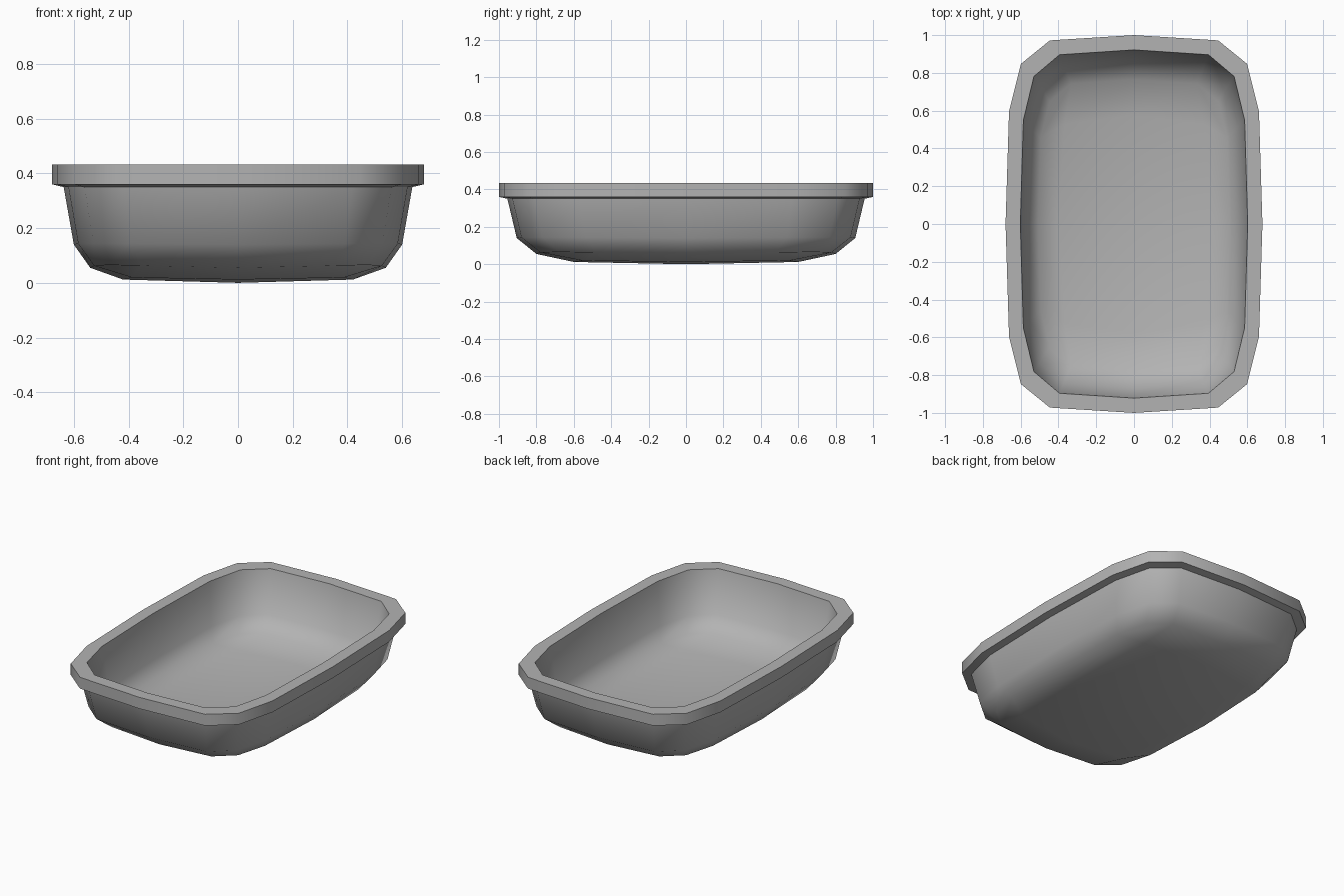
import bpy, bmesh, math

cube = bpy.data.objects.get("Cube")
if cube:
    bpy.data.objects.remove(cube, do_unlink=True)

# Single grey for the whole tray
GREY = (0.45, 0.45, 0.45, 1)
mat = bpy.data.materials.new("plain grey")
mat.use_nodes = True
mat.diffuse_color = GREY
mat.node_tree.nodes["Principled BSDF"].inputs["Base Color"].default_value = GREY

# One quarter of the rounded outline, as fractions of the half width and depth
QUARTER = [(1, 0), (0.973, 0.595), (0.88, 0.848), (0.655, 0.972)]


def mirrored(quarter_points):
    """Carry one quarter, without its last point, around all four quadrants."""
    first = quarter_points
    pts = first + [(0, 1)] + [(-x, y) for x, y in reversed(first)]
    return pts + [(x, -y) for x, y in reversed(pts[1:-1])]


OUTLINE = mirrored(QUARTER)
PATCH = [(1, 0), (0.92, 0.92), (0, 1), (-0.92, 0.92),
         (-1, 0), (-0.92, -0.92), (0, -1), (0.92, -0.92)]

bm = bmesh.new()


def ring(points, half_x, half_y, z, lift=0):
    """Ring of vertices; lift raises the diagonal corners."""
    return [bm.verts.new((x * half_x, y * half_y,
                          z + lift * min(abs(x), abs(y)))) for x, y in points]


def bridge(a, b):
    n = len(a)
    for i in range(n):
        bm.faces.new((a[i], a[(i + 1) % n], b[(i + 1) % n], b[i]))


def cap(r, half_x, half_y, z, centre_z):
    """Close a sixteen-sided ring with a gently bowed grid of quads."""
    p = ring(PATCH, half_x, half_y, z, 0.008)
    c = bm.verts.new((0, 0, centre_z))
    for q in range(4):
        o, k = q * 4, q * 2
        i0, i1, i2 = p[k], p[k + 1], p[(k + 2) % 8]
        bm.faces.new((r[o], r[o + 1], i1, i0))
        bm.faces.new((r[o + 1], r[o + 2], r[o + 3], i1))
        bm.faces.new((r[o + 3], r[(o + 4) % 16], i2, i1))
        bm.faces.new((i0, i1, i2, c))


# Half width, half depth, height, corner lift: outside, over the rim, inside
PROFILE = [
    (0.54, 0.80, 0.055, 0.012),
    (0.60, 0.905, 0.14, 0.005),
    (0.637, 0.955, 0.35, 0),
    (0.68, 1.0, 0.36, 0),
    (0.68, 1.0, 0.433, 0),
    (0.602, 0.922, 0.433, 0),
    (0.567, 0.868, 0.16, 0.005),
    (0.508, 0.765, 0.085, 0.012),
]
rings = [ring(OUTLINE, *row) for row in PROFILE]
for lower, upper in zip(rings, rings[1:]):
    bridge(lower, upper)
cap(rings[0], 0.42, 0.60, 0.012, 0)
cap(rings[-1], 0.40, 0.575, 0.047, 0.036)
bmesh.ops.recalc_face_normals(bm, faces=bm.faces)

mesh = bpy.data.meshes.new("tray")
bm.to_mesh(mesh)
bm.free()
mesh.materials.append(mat)
tray = bpy.data.objects.new("tray", mesh)
bpy.context.collection.objects.link(tray)

# Smooth walls, crisp rim edges
bpy.ops.object.select_all(action='DESELECT')
tray.select_set(True)
bpy.context.view_layer.objects.active = tray
bpy.ops.object.shade_smooth_by_angle(angle=math.radians(50))
